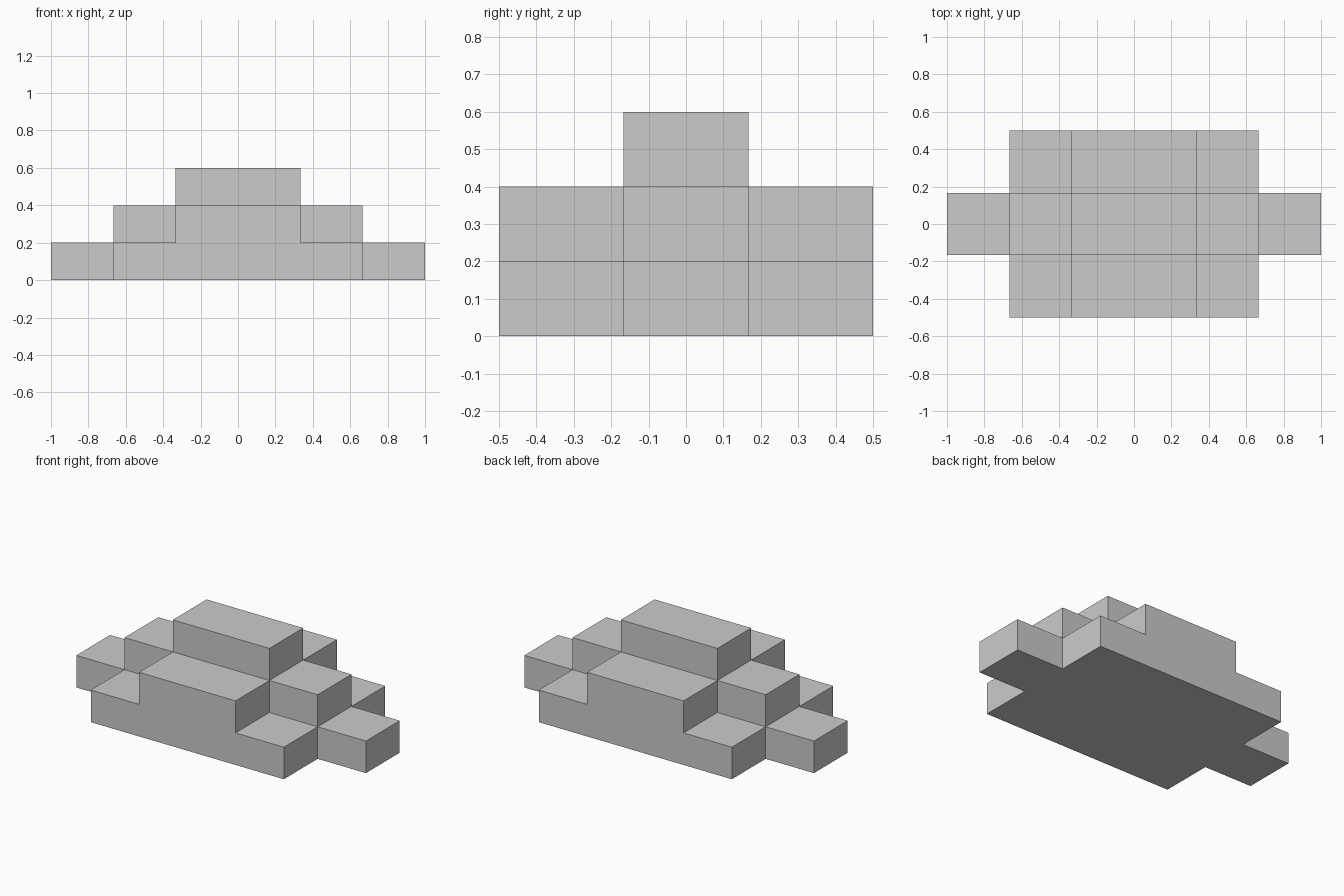
import bpy, bmesh, math
from mathutils import Vector

if "Cube" in bpy.data.objects:
    bpy.data.objects.remove(bpy.data.objects["Cube"])

CELL = Vector((1 / 3, 1 / 3, 0.2))
NX, NY = 6, 3


def filled(i, j, k):
    """True where the stepped block is solid: one layer lost per cell from the core."""
    if not (0 <= i < NX and 0 <= j < NY and k >= 0):
        return False
    drop_x = max(2 - i, i - 3, 0)
    drop_y = abs(j - 1)
    return k < 3 - drop_x - drop_y


bm = bmesh.new()


def add_face(cell, axis, side):
    """Outer face of one cell, on the given side of the given axis."""
    u, v = (axis + 1) % 3, (axis + 2) % 3
    corners = []
    for a, b in ((0, 0), (1, 0), (1, 1), (0, 1)):
        p = list(cell)
        p[axis] += side
        p[u] += a
        p[v] += b
        corners.append(bm.verts.new((p[0] * CELL.x - 1, p[1] * CELL.y - 0.5, p[2] * CELL.z)))
    bm.faces.new(corners if side else corners[::-1])


# Only the exposed cell sides become surface
for i in range(NX):
    for j in range(NY):
        for k in range(3):
            if not filled(i, j, k):
                continue
            for axis in range(3):
                for side in (0, 1):
                    n = [i, j, k]
                    n[axis] += 1 if side else -1
                    if not filled(*n):
                        add_face((i, j, k), axis, side)

# Weld, then merge coplanar cells into clean flat faces
bmesh.ops.remove_doubles(bm, verts=bm.verts[:], dist=1e-4)
bmesh.ops.dissolve_limit(bm, angle_limit=math.radians(1), verts=bm.verts[:], edges=bm.edges[:])
bmesh.ops.recalc_face_normals(bm, faces=bm.faces[:])

mesh = bpy.data.meshes.new("stepped_block")
bm.to_mesh(mesh)
bm.free()
bpy.context.collection.objects.link(bpy.data.objects.new("stepped_block", mesh))
